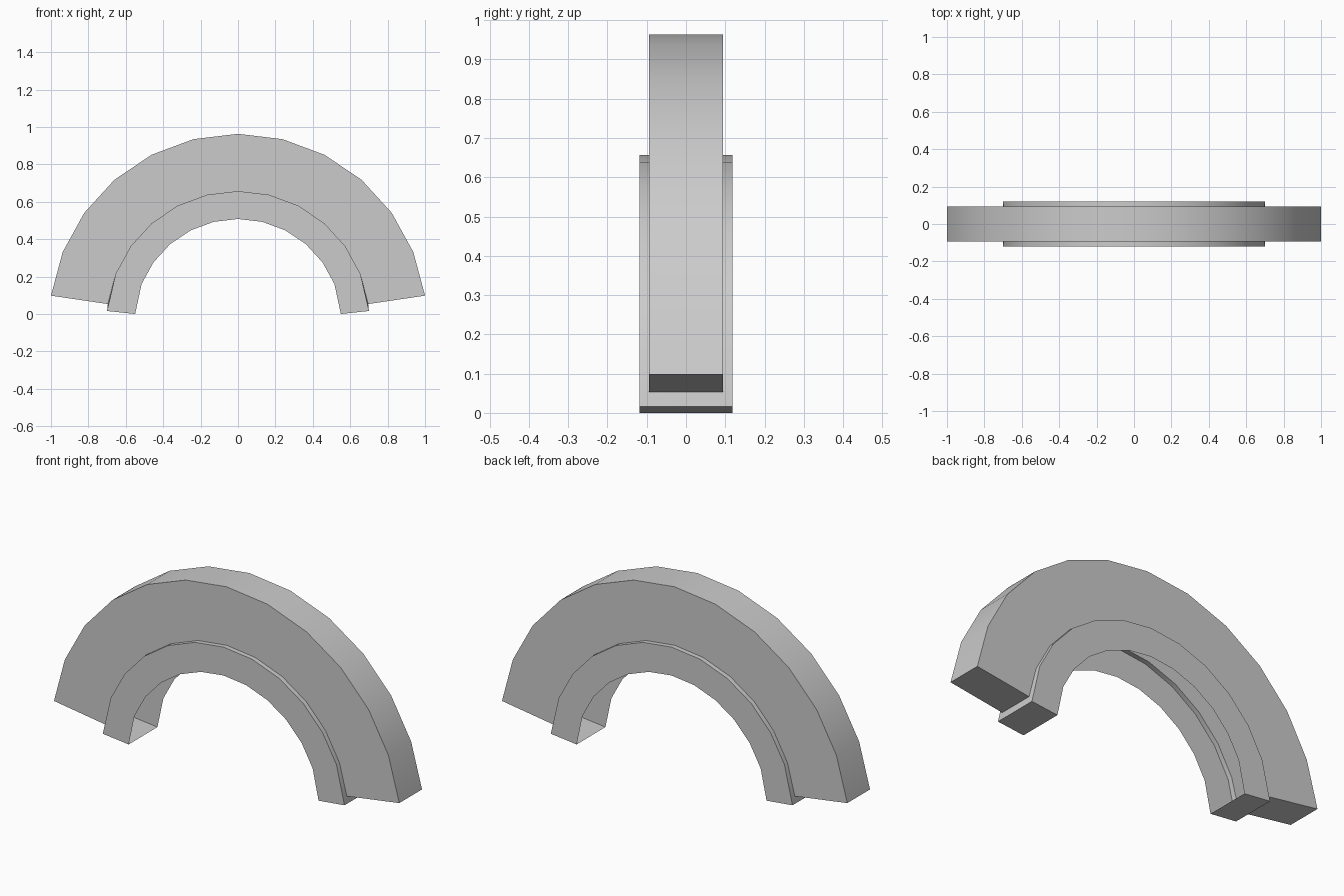
import bpy, bmesh, math

if "Cube" in bpy.data.objects:
    bpy.data.objects.remove(bpy.data.objects["Cube"])

SEG = 12                      # segments along the arch
CZ = -0.048                   # height of the arch centre
HALF = math.radians(81.6)     # half sweep
# stepped channel section, open towards the inside: (ring, y)
HALF_SECTION = [("inner", -0.119), ("step", -0.119), ("rim", -0.094), ("outer", -0.094)]
SECTION = HALF_SECTION + [(k, -y) for k, y in reversed(HALF_SECTION)]
RADIUS = {"inner": 0.556, "step": 0.705, "rim": 0.705, "outer": 1.011}
# the narrow band reaches lower than the main arch at both ends
FOOT = {"inner": (0.55, 0.0), "step": (0.70, 0.016), "outer": (1.0, 0.098), "rim": (0.696, 0.053)}


def point(kind, i):
    if i in (0, SEG):
        x, z = FOOT[kind]
        return (-x if i == 0 else x), z
    a = -HALF + 2 * HALF * i / SEG
    return RADIUS[kind] * math.sin(a), CZ + RADIUS[kind] * math.cos(a)


# sweep the section along the arch
bm = bmesh.new()
rows = []
for i in range(SEG + 1):
    row = []
    for kind, y in SECTION:
        x, z = point(kind, i)
        row.append(bm.verts.new((x, y, z)))
    rows.append(row)
top_face = None
for i in range(SEG):
    for j in range(len(SECTION) - 1):
        f = bm.faces.new((rows[i][j], rows[i][j + 1], rows[i + 1][j + 1], rows[i + 1][j]))
        if j == 3 and i == SEG // 2:
            top_face = f

# end caps: band foot, transition, arch foot
for row in (rows[0], rows[-1]):
    for j in range(3):
        bm.faces.new((row[j], row[j + 1], row[6 - j], row[7 - j]))

bmesh.ops.recalc_face_normals(bm, faces=bm.faces[:])
bm.normal_update()
if top_face.normal.z < 0:
    bmesh.ops.reverse_faces(bm, faces=bm.faces[:])

mesh = bpy.data.meshes.new("arch_shell")
bm.to_mesh(mesh)
bm.free()
arch = bpy.data.objects.new("arch_shell", mesh)
bpy.context.collection.objects.link(arch)

# smooth along the curve, sharp at the corners
bpy.context.view_layer.objects.active = arch
arch.select_set(True)
bpy.ops.object.shade_smooth_by_angle(angle=math.radians(30))
